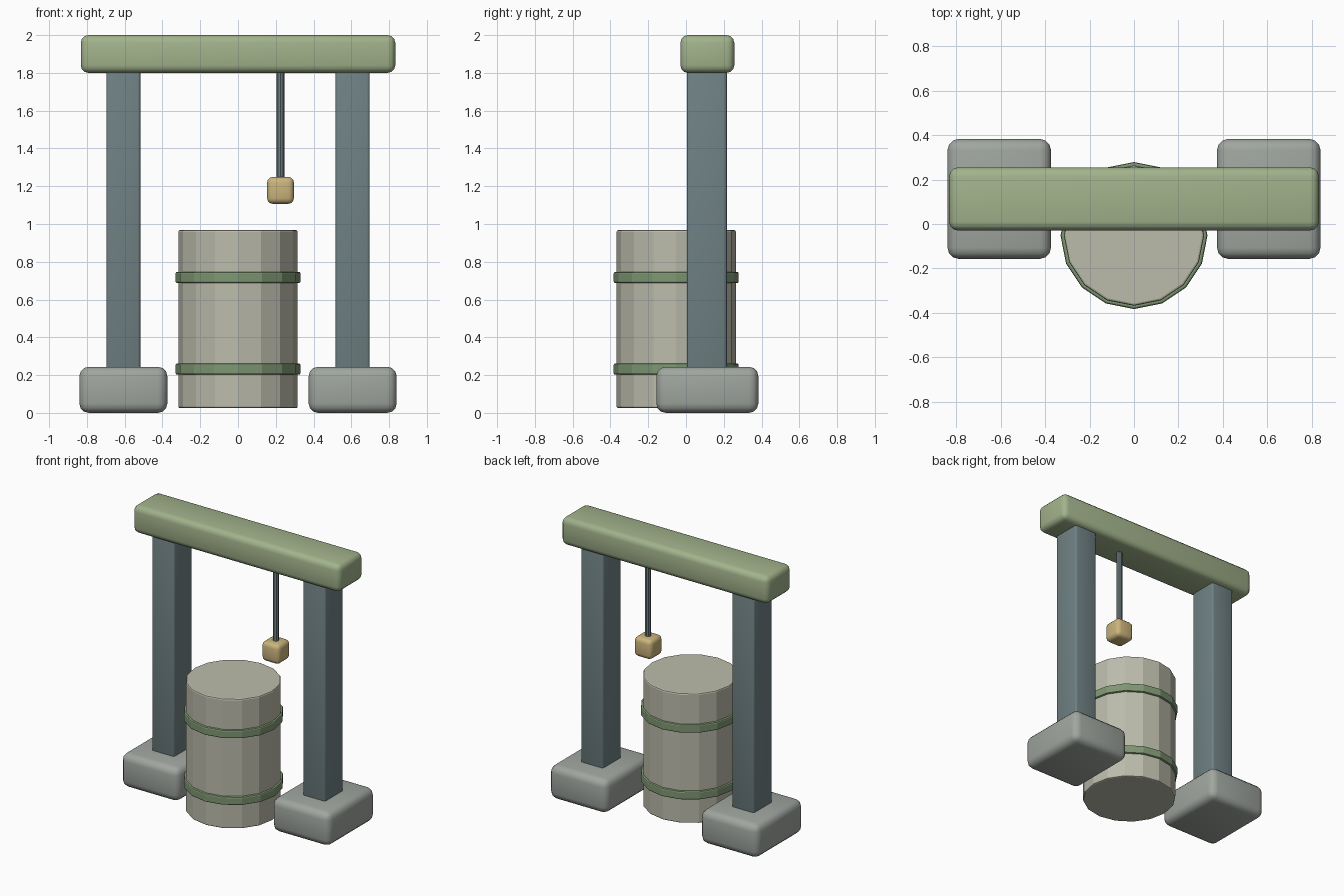
import bpy, bmesh, math
from mathutils import Matrix

if "Cube" in bpy.data.objects:
    bpy.data.objects.remove(bpy.data.objects["Cube"])


def material(name, rgb):
    m = bpy.data.materials.new(name)
    m.diffuse_color = (*rgb, 1)
    m.use_nodes = True
    m.node_tree.nodes["Principled BSDF"].inputs["Base Color"].default_value = m.diffuse_color
    return m


STONE = material("stone", (0.35, 0.38, 0.35))
SLATE = material("slate", (0.16, 0.22, 0.23))
MOSS = material("moss", (0.36, 0.45, 0.26))
BAND = material("band_green", (0.21, 0.31, 0.17))
PALE = material("pale_wood", (0.50, 0.50, 0.41))
GOLD = material("gold", (0.60, 0.46, 0.20))


def finish(name, bm, mat, bevel, segments, smooth):
    # Round only the sharp edges, then make the object
    if bevel:
        edges = [e for e in bm.edges if e.calc_face_angle(0) > math.radians(40)]
        bmesh.ops.bevel(bm, geom=edges, offset=bevel, segments=segments,
                        profile=0.5, affect='EDGES', clamp_overlap=True)
    bmesh.ops.recalc_face_normals(bm, faces=bm.faces)
    me = bpy.data.meshes.new(name)
    bm.to_mesh(me)
    bm.free()
    me.materials.append(mat)
    ob = bpy.data.objects.new(name, me)
    bpy.context.collection.objects.link(ob)
    if smooth:
        bpy.ops.object.select_all(action='DESELECT')
        ob.select_set(True)
        bpy.context.view_layer.objects.active = ob
        bpy.ops.object.shade_smooth_by_angle(angle=math.radians(35))
    return ob


def box(name, centre, size, mat, bevel):
    bm = bmesh.new()
    bmesh.ops.create_cube(bm, size=1, matrix=Matrix.Translation(centre)
                          @ Matrix.Diagonal((*size, 1)))
    return finish(name, bm, mat, bevel, 3, True)


def drum(name, x, y, z0, z1, radius, sides, mat, bevel=0):
    bm = bmesh.new()
    bmesh.ops.create_cone(bm, cap_ends=True, segments=sides, radius1=radius,
                          radius2=radius, depth=z1 - z0,
                          matrix=Matrix.Translation((x, y, (z0 + z1) / 2)))
    return finish(name, bm, mat, bevel, 2, False)


FRAME_Y = 0.113

# Stone feet and posts, one pair per side
for side, s in (("left", -1), ("right", 1)):
    box(side + "_foot", (s * 0.607, FRAME_Y, 0.122), (0.466, 0.54, 0.244), STONE, 0.05)
    box(side + "_post", (s * 0.607, FRAME_Y - 0.003, 1.02), (0.18, 0.212, 1.6), SLATE, 0.014)

# Cross beam
box("cross_beam", (0, FRAME_Y, 1.9), (1.665, 0.285, 0.2), MOSS, 0.04)

# Hanging rope and its weight
drum("rope", 0.225, FRAME_Y, 1.22, 1.83, 0.02, 8, SLATE)
box("hanging_weight", (0.225, FRAME_Y, 1.178), (0.142, 0.142, 0.142), GOLD, 0.03)

# Barrel with two bands
BARREL_Y = -0.052
drum("barrel", 0, BARREL_Y, 0.025, 0.968, 0.316, 16, PALE, 0.01)
for name, z in (("lower_band", 0.232), ("upper_band", 0.717)):
    drum(name, 0, BARREL_Y, z - 0.03, z + 0.03, 0.331, 16, BAND, 0.009)
